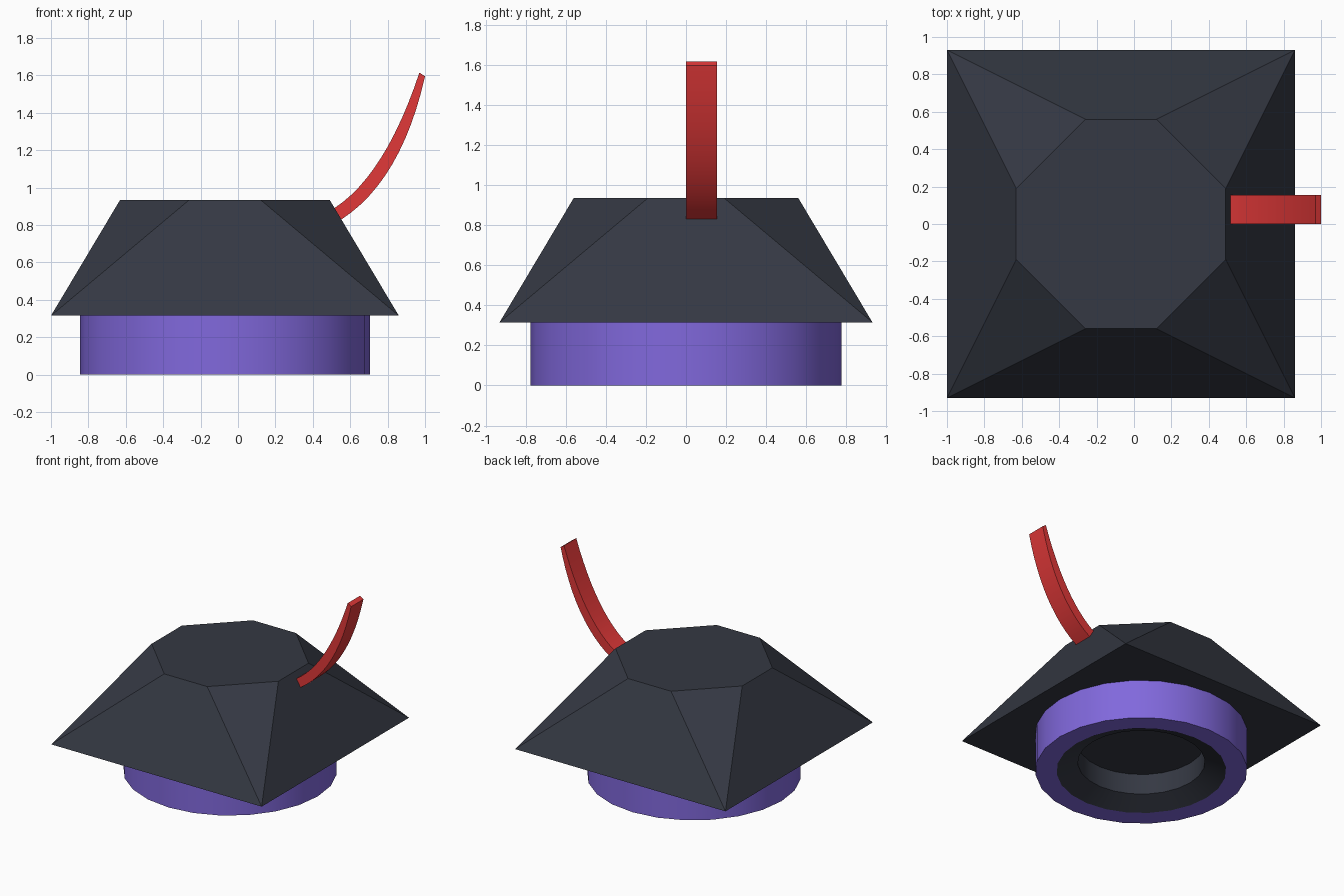
import bpy, bmesh, math

if "Cube" in bpy.data.objects:
    bpy.data.objects.remove(bpy.data.objects["Cube"])

CX = -0.07  # the body sits slightly off centre; the strap balances it


def material(name, rgb):
    m = bpy.data.materials.new(name)
    m.diffuse_color = (*rgb, 1)
    m.use_nodes = True
    m.node_tree.nodes["Principled BSDF"].inputs["Base Color"].default_value = m.diffuse_color
    return m


def finish(name, bm, mat, smooth=False):
    bmesh.ops.recalc_face_normals(bm, faces=bm.faces)
    me = bpy.data.meshes.new(name)
    bm.to_mesh(me)
    bm.free()
    ob = bpy.data.objects.new(name, me)
    bpy.context.collection.objects.link(ob)
    me.materials.append(mat)
    if smooth:
        bpy.context.view_layer.objects.active = ob
        ob.select_set(True)
        bpy.ops.object.shade_smooth_by_angle(angle=math.radians(30))
        ob.select_set(False)
    return ob


def lathe(name, profile, mat, closed, sides=24):
    bm = bmesh.new()
    vs = [bm.verts.new((CX + r, 0, z)) for r, z in profile]
    pairs = list(zip(vs, vs[1:])) + ([(vs[-1], vs[0])] if closed else [])
    edges = [bm.edges.new(p) for p in pairs]
    bmesh.ops.spin(bm, geom=vs + edges, cent=(CX, 0, 0), axis=(0, 0, 1),
                   angle=2 * math.pi, steps=sides, use_duplicate=False)
    bmesh.ops.remove_doubles(bm, verts=bm.verts, dist=1e-4)
    return finish(name, bm, mat, True)


dark = material("dark_cloth", (0.035, 0.04, 0.056))
purple = material("purple_band", (0.22, 0.14, 0.72))
red = material("red_tassel", (0.75, 0.04, 0.04))

# Headband ring and the dark lining with its recess
lathe("headband", [(0.62, 0), (0.775, 0), (0.775, 0.315), (0.62, 0.315)], purple, True)
lathe("lining", [(0.62, 0), (0.465, 0.07), (0.465, 0.235), (0, 0.235)], dark, False)

# Faceted crown: square brim rising to an octagonal top
bm = bmesh.new()
B, T, S, Z0, Z1 = 0.93, 0.56, 0.19, 0.315, 0.935
base, top = [], []
for i in range(4):
    c, s = round(math.cos(i * math.pi / 2)), round(math.sin(i * math.pi / 2))

    def place(x, y, z):
        return bm.verts.new((CX + c * x - s * y, s * x + c * y, z))
    base.append(place(B, B, Z0))
    top += [place(T, S, Z1), place(S, T, Z1)]
bm.faces.new(base)
bm.faces.new(top)
for i in range(4):
    bm.faces.new((base[i], top[2 * i + 1], top[2 * i]))
    j = (i + 1) % 4
    bm.faces.new((base[i], base[j], top[2 * j], top[2 * i + 1]))
finish("crown", bm, dark)

# Curved tapering tassel, swept between an upper and a lower arc
upper = [(0.515, 0.89), (0.765, 1.16), (0.97, 1.615)]
lower = [(0.553, 0.83), (0.825, 1.125), (1.0, 1.595)]


def arc(pts, t):
    # quadratic curve passing through its middle point
    a, m, b = pts
    return [a[k] * (1 - t) * (1 - 2 * t) + m[k] * 4 * t * (1 - t) + b[k] * t * (2 * t - 1)
            for k in (0, 1)]


bm = bmesh.new()
N = 12
rings = []
for i in range(N + 1):
    (ux, uz), (lx, lz) = arc(upper, i / N), arc(lower, i / N)
    rings.append([bm.verts.new(p) for p in
                  ((ux, 0, uz), (ux, 0.155, uz), (lx, 0.155, lz), (lx, 0, lz))])
for a, b in zip(rings, rings[1:]):
    for k in range(4):
        bm.faces.new((a[k], a[(k + 1) % 4], b[(k + 1) % 4], b[k]))
bm.faces.new(rings[0])
bm.faces.new(rings[-1])
finish("tassel", bm, red, True)
